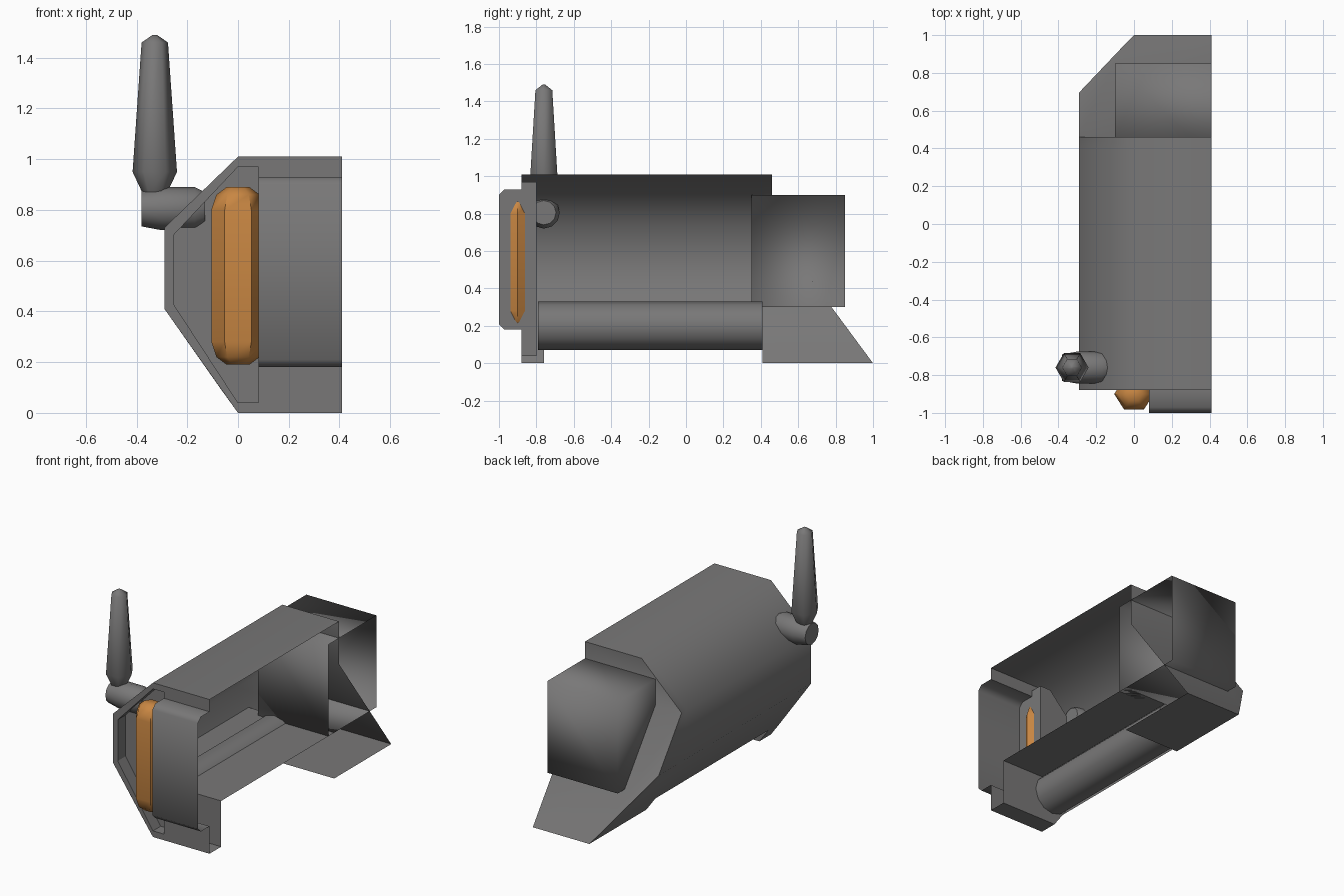
import bpy, bmesh, math

if "Cube" in bpy.data.objects:
    bpy.data.objects.remove(bpy.data.objects["Cube"])

def material(name, rgb):
    m = bpy.data.materials.new(name)
    m.diffuse_color = (*rgb, 1)
    m.use_nodes = True
    m.node_tree.nodes["Principled BSDF"].inputs["Base Color"].default_value = m.diffuse_color
    return m

GREY = material("grey_metal", (0.19, 0.187, 0.187))
ORANGE = material("orange_light", (0.58, 0.24, 0.055))
CUT = 0.41                      # open side of the half shell

def finish(name, bm, mat, angle=50):
    bmesh.ops.remove_doubles(bm, verts=bm.verts, dist=0.0005)
    bmesh.ops.recalc_face_normals(bm, faces=bm.faces)
    me = bpy.data.meshes.new(name)
    bm.to_mesh(me)
    bm.free()
    me.materials.append(mat)
    ob = bpy.data.objects.new(name, me)
    bpy.context.collection.objects.link(ob)
    bpy.ops.object.select_all(action='DESELECT')
    bpy.context.view_layer.objects.active = ob
    ob.select_set(True)
    bpy.ops.object.shade_smooth_by_angle(angle=math.radians(angle))
    return ob

def face(bm, pts):
    return bm.faces.new([bm.verts.new(p) for p in pts])

def bridge(bm, a, b, closed=True, skip=()):
    n = len(a)
    for i in range(n if closed else n - 1):
        if i not in skip:
            j = (i + 1) % n
            face(bm, [a[i], a[j], b[j], b[i]])

def lathe(name, profile, place, sides, mat, angle=50):
    """Rings of (radius, height) mapped to space by place(u, v, h)."""
    bm = bmesh.new()
    rings = [[place(r * math.cos(2 * math.pi * k / sides),
                    r * math.sin(2 * math.pi * k / sides), h) for k in range(sides)]
             for r, h in profile]
    for a, b in zip(rings, rings[1:]):
        bridge(bm, a, b)
    face(bm, rings[0])
    face(bm, rings[-1])
    return finish(name, bm, mat, angle)

# body shell: open profile, notched underneath, with a sloping tail
outer = [(CUT, 1.01), (0, 1.01), (-.29, .73), (-.29, .41), (-.065, .09), (0, 0), (CUT, 0)]
def section(y):
    return [(x, y, z) for x, z in outer]
def tail(x, z):
    return (x, max(.46, 1 - .74 * z), z)
bm = bmesh.new()
rings = [section(-.88), section(-.76), section(.41), [tail(x, z) for x, z in outer]]
for k in range(3):
    bridge(bm, rings[k], rings[k + 1], False, (4, 5) if k == 1 else ())
face(bm, [tail(*p) for p in outer[:3] + [(CUT, .73)]])
face(bm, [tail(*p) for p in [(CUT, .73)] + outer[2:]])
# underside notch: floor and front wall
face(bm, [(CUT, -.76, .3), (-.21, -.76, .3), (-.21, .41, .3), (CUT, .41, .3)])
bridge(bm, [(-.21, -.76, .3), (CUT, -.76, .3)], [(-.065, -.76, .09), (CUT, -.76, .09)], False)
bridge(bm, [(-.065, -.76, .09), (CUT, -.76, .09)], [(0, -.76, 0), (CUT, -.76, 0)], False)
finish("body_shell", bm, GREY)

# front rim, recess and strips above and below the cover
rim_out = [(.08, 1.01), (0, 1.01), (-.29, .73), (-.29, .41), (0, 0), (.08, 0)]
rim_in = [(.08, .97), (0, .97), (-.255, .70), (-.255, .43), (0, .04), (.08, .04)]
at = lambda pts, y: [(x, y, z) for x, z in pts]
bm = bmesh.new()
bridge(bm, at(rim_out, -.88), at(rim_in, -.88), False)
bridge(bm, at(rim_in, -.88), at(rim_in, -.80))
face(bm, at(rim_in, -.80))
for lo, hi in ((0, .18), (.93, 1.01)):
    face(bm, [(.08, -.88, lo), (CUT, -.88, lo), (CUT, -.88, hi), (.08, -.88, hi)])
finish("front_rim", bm, GREY, 30)

# front cover, open toward the body and the cut side
prof = [(-.88, .93), (-.97, .93), (-1, .90), (-1, .21), (-.97, .18), (-.88, .18)]
bm = bmesh.new()
left = [(.08, y, z) for y, z in prof]
bridge(bm, left, [(CUT, y, z) for y, z in prof], False)
face(bm, left)
finish("front_cover", bm, GREY)

# rear box, open on the cut side
bm = bmesh.new()
rect = [(.35, .3), (.85, .3), (.85, .9), (.35, .9)]
left = [(-.1, y, z) for y, z in rect]
bridge(bm, left, [(CUT, y, z) for y, z in rect])
face(bm, left)
finish("rear_box", bm, GREY, 180)

# tube under the body
lathe("under_tube", [(.13, -.79), (.13, .41)],
      lambda u, v, h: (.02 + u, h, .2 + v), 12, GREY)

# orange front light
lathe("front_light", [(.045, .19), (.085, .22), (.105, .28), (.105, .80), (.085, .86), (.045, .89)],
      lambda u, v, h: (u, -.9 + v * .9, h), 6, ORANGE)

# aerial and its mount
lathe("aerial_mount", [(.07, -.38), (.085, -.30), (.085, -.17), (.065, -.13)],
      lambda u, v, h: (h, -.76 + u, .805 + v), 12, GREY)
lathe("aerial", [(.05, .87), (.0875, .95), (.052, 1.46), (.008, 1.49)],
      lambda u, v, h: (-.328 + u, -.76 + v, h), 6, GREY, 65)
